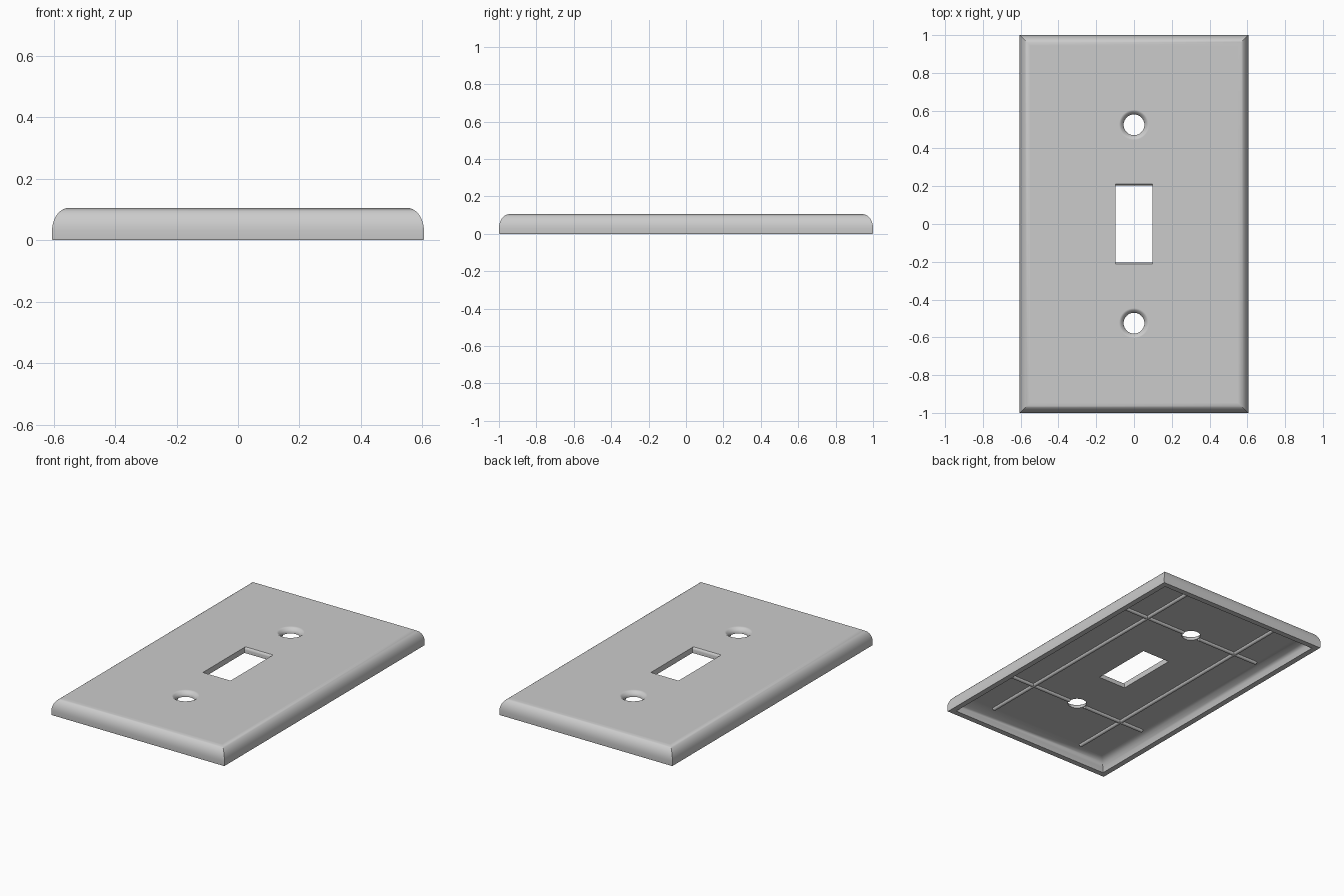
import bpy, bmesh, math
from mathutils import Matrix

HALF_X, HALF_Y, HEIGHT = 0.605, 1.0, 0.105
FLOOR = 0.07          # underside of the face inside the hollow back
SCREW_Y = 0.525

if "Cube" in bpy.data.objects:
    bpy.data.objects.remove(bpy.data.objects["Cube"], do_unlink=True)

plastic = bpy.data.materials.new("light grey plastic")
plastic.use_nodes = True
GREY = (0.6, 0.6, 0.6, 1)
plastic.diffuse_color = GREY
plastic.node_tree.nodes["Principled BSDF"].inputs["Base Color"].default_value = GREY


def make_object(name, bm):
    bmesh.ops.recalc_face_normals(bm, faces=bm.faces)
    mesh = bpy.data.meshes.new(name)
    bm.to_mesh(mesh)
    bm.free()
    mesh.materials.append(plastic)
    obj = bpy.data.objects.new(name, mesh)
    bpy.context.collection.objects.link(obj)
    return obj


def loft(name, rings):
    """Skin a stack of equal-length point rings and cap both ends."""
    bm = bmesh.new()
    loops = [[bm.verts.new(p) for p in ring] for ring in rings]
    n = len(loops[0])
    for a, b in zip(loops, loops[1:]):
        for i in range(n):
            j = (i + 1) % n
            bm.faces.new((a[i], a[j], b[j], b[i]))
    bm.faces.new(loops[0])
    bm.faces.new(loops[-1])
    return make_object(name, bm)


def rect(hx, hy, z):
    return [(-hx, -hy, z), (hx, -hy, z), (hx, hy, z), (-hx, hy, z)]


def circle(r, y, z, n=40):
    return [(r * math.cos(2 * math.pi * i / n),
             y + r * math.sin(2 * math.pi * i / n), z) for i in range(n)]


def smooth(obj):
    bpy.ops.object.select_all(action='DESELECT')
    obj.select_set(True)
    bpy.context.view_layer.objects.active = obj
    bpy.ops.object.shade_smooth_by_angle(angle=math.radians(40))


# Cover plate: hollow back, flat rim, rounded outer edge, flat face
hollow = [(0.11, FLOOR), (0.085, 0.067), (0.06, 0.054), (0.045, 0.03), (0.037, 0)]
profile = hollow + [(0.002, 0), (0, 0.004)]
STEPS = 9
for i in range(STEPS + 1):
    t = math.pi / 2 * i / STEPS
    profile.append((0.055 * (1 - math.cos(t)), 0.03 + (HEIGHT - 0.03) * math.sin(t)))
plate = loft("cover_plate", [rect(HALF_X - d, HALF_Y - d, z) for d, z in profile])

# Cutters: toggle slot with eased ends, and two countersunk screw holes
cutters = [loft("slot_cutter", [rect(0.097, hy, z) for hy, z in
                                [(0.203, 0), (0.203, 0.09), (0.206, 0.099),
                                 (0.213, HEIGHT), (0.214, 0.15)]])]
dish = [(0.055, 0), (0.055, 0.08), (0.06, 0.089), (0.069, 0.098),
        (0.08, HEIGHT), (0.082, 0.15)]
for side in (-1, 1):
    cutters.append(loft("screw_hole_cutter",
                        [circle(r, side * SCREW_Y, z) for r, z in dish]))

for cutter in cutters:
    mod = plate.modifiers.new("opening", 'BOOLEAN')
    mod.operation = 'DIFFERENCE'
    mod.solver = 'EXACT'
    mod.object = cutter
    cutter.hide_render = True
bpy.context.view_layer.update()
cut_mesh = bpy.data.meshes.new_from_object(
    plate.evaluated_get(bpy.context.evaluated_depsgraph_get()))
plate.modifiers.clear()
plate.data = cut_mesh
for cutter in cutters:
    bpy.data.objects.remove(cutter, do_unlink=True)
smooth(plate)
normals = plate.modifiers.new("even face shading", 'WEIGHTED_NORMAL')
normals.keep_sharp = True


# Half-round stiffening ribs on the underside
def rib(name, start, end, along_x, offset):
    bm = bmesh.new()
    bmesh.ops.create_cone(bm, cap_ends=True, segments=12, radius1=0.013,
                          radius2=0.013, depth=end - start)
    mid = (start + end) / 2
    if along_x:
        turn, place = Matrix.Rotation(math.pi / 2, 4, 'Y'), (mid, offset, FLOOR)
    else:
        turn, place = Matrix.Rotation(math.pi / 2, 4, 'X'), (offset, mid, FLOOR)
    bm.transform(Matrix.Translation(place) @ turn)
    smooth(make_object(name, bm))


for side, word in ((-1, "right"), (1, "left")):
    rib(f"long_rib_{word}", -0.89, 0.89, False, side * 0.335)
    for end, place in ((-1, "front"), (1, "back")):
        a, b = sorted((side * 0.06, side * 0.5))
        rib(f"cross_rib_{place}_{word}", a, b, True, end * SCREW_Y)
